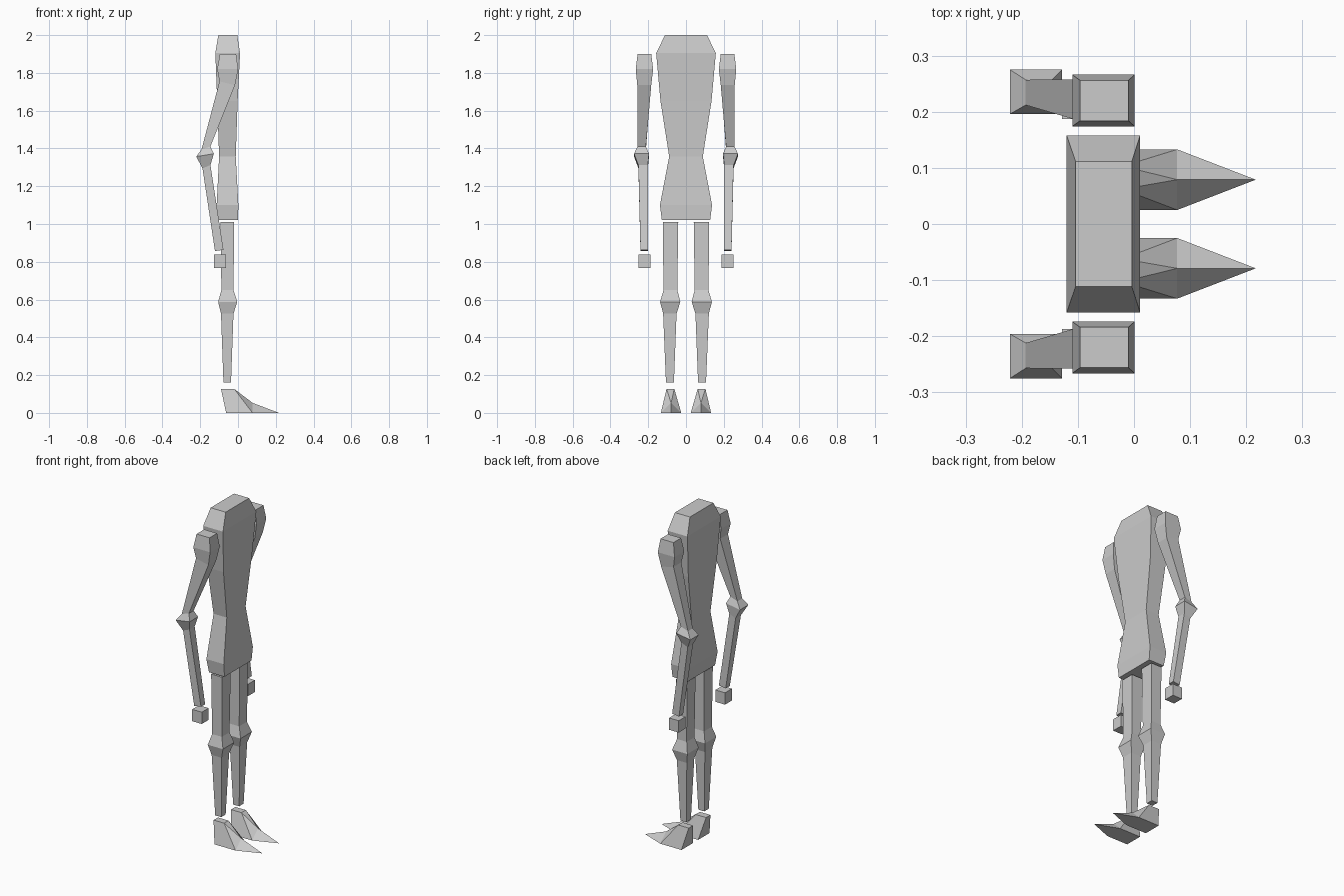
import bpy
import bmesh

cube = bpy.data.objects.get("Cube")
if cube:
    bpy.data.objects.remove(cube, do_unlink=True)

grey = bpy.data.materials.new("plain grey")
grey.use_nodes = True
GREY = (0.6, 0.6, 0.6, 1.0)
grey.diffuse_color = GREY
grey.node_tree.nodes["Principled BSDF"].inputs["Base Color"].default_value = GREY


def make_object(name, verts, faces, side=1):
    """Flat-shaded mesh; side = -1 mirrors it across y."""
    bm = bmesh.new()
    vs = [bm.verts.new((x, y * side, z)) for x, y, z in verts]
    for f in faces:
        bm.faces.new([vs[i] for i in f])
    bmesh.ops.recalc_face_normals(bm, faces=bm.faces)
    mesh = bpy.data.meshes.new(name)
    bm.to_mesh(mesh)
    bm.free()
    mesh.materials.append(grey)
    obj = bpy.data.objects.new(name, mesh)
    bpy.context.collection.objects.link(obj)
    return obj


def loft(name, rings, side=1):
    """Four-sided limb through rings (x back, z back, x front, z front, y in, y out)."""
    verts, faces = [], []
    for xb, zb, xf, zf, y0, y1 in rings:
        verts += [(xb, y0, zb), (xf, y0, zf), (xf, y1, zf), (xb, y1, zb)]
    for r in range(len(rings) - 1):
        a = r * 4
        for i in range(4):
            j = (i + 1) % 4
            faces.append((a + i, a + j, a + 4 + j, a + 4 + i))
    n = len(verts)
    faces += [(0, 1, 2, 3), (n - 4, n - 3, n - 2, n - 1)]
    return make_object(name, verts, faces, side)


def level(z, xb, xf, y0, y1):
    return (xb, z, xf, z, y0, y1)


# Torso: hips, waist, chest and sloping shoulders
loft("torso", [level(z, xb, xf, -w, w) for z, xb, xf, w in (
    (1.02, -0.103, 0.0, 0.128),
    (1.10, -0.113, 0.002, 0.138),
    (1.357, -0.10, -0.012, 0.089),
    (1.65, -0.11, -0.002, 0.135),
    (1.905, -0.12, 0.011, 0.158),
    (2.0, -0.104, -0.004, 0.111))])

# Arm: shoulder, tilted elbow rings and wrist
ARM = [
    level(1.90, -0.096, -0.01, 0.184, 0.256),
    level(1.82, -0.11, 0.001, 0.174, 0.266),
    (-0.098, 1.755, -0.016, 1.735, 0.184, 0.258),
    (-0.193, 1.395, -0.146, 1.41, 0.212, 0.257),
    (-0.221, 1.357, -0.128, 1.372, 0.196, 0.275),
    (-0.188, 1.295, -0.146, 1.312, 0.202, 0.252),
    (-0.122, 0.857, -0.077, 0.863, 0.202, 0.241)]

HAND = [level(z, -0.128, -0.064, 0.187, 0.252) for z in (0.767, 0.838)]

# Leg: thigh, knee bulge and shin
LEG = [
    level(1.01, -0.092, -0.02, 0.041, 0.123),
    level(0.65, -0.088, -0.024, 0.046, 0.119),
    level(0.588, -0.105, -0.004, 0.03, 0.137),
    level(0.525, -0.09, -0.024, 0.05, 0.121),
    level(0.16, -0.077, -0.037, 0.064, 0.106)]

# Foot: square ankle, flat sole, low ridge running to a pointed toe
FOOT_POINTS = [
    (-0.09, 0.103, 0.127), (-0.09, 0.062, 0.127),
    (-0.02, 0.062, 0.127), (-0.02, 0.103, 0.127),
    (-0.063, 0.133, 0), (-0.063, 0.025, 0),
    (0.077, 0.025, 0), (0.077, 0.133, 0),
    (0.077, 0.079, 0.053), (0.217, 0.079, 0)]
FOOT_FACES = [
    (0, 1, 2, 3), (0, 1, 5, 4), (0, 4, 7, 3), (1, 2, 6, 5), (3, 7, 8),
    (3, 8, 2), (2, 8, 6), (8, 7, 9), (8, 9, 6), (4, 5, 6, 9, 7)]

for prefix, side in (("left", 1), ("right", -1)):
    loft(prefix + "_arm", ARM, side)
    loft(prefix + "_hand", HAND, side)
    loft(prefix + "_leg", LEG, side)
    make_object(prefix + "_foot", FOOT_POINTS, FOOT_FACES, side)
